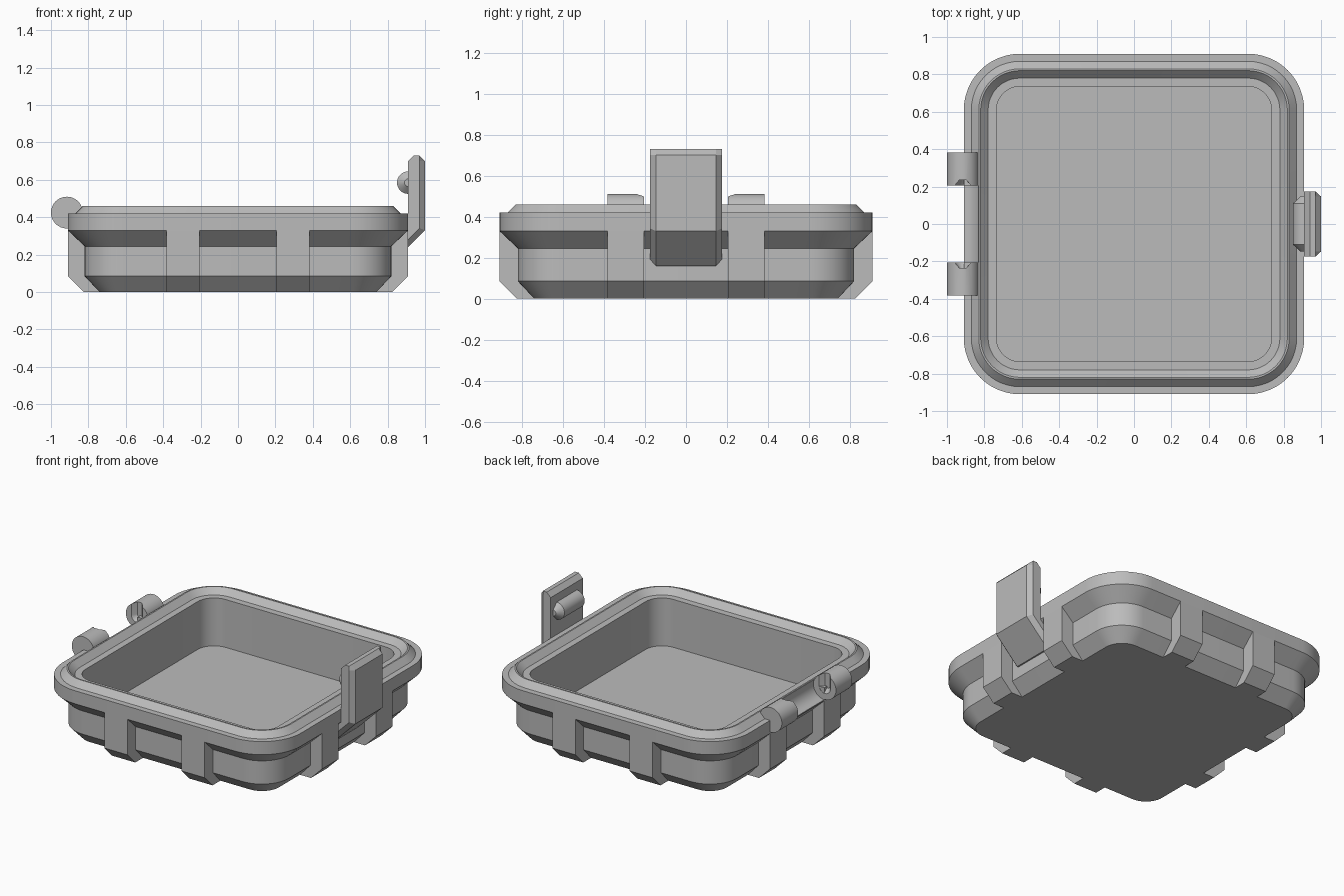
import bpy, bmesh, math
from math import cos, sin, pi, radians

if "Cube" in bpy.data.objects:
    bpy.data.objects.remove(bpy.data.objects["Cube"])

grey = bpy.data.materials.new("plain_grey")
grey.diffuse_color = (0.5, 0.5, 0.5, 1)
grey.use_nodes = True
grey.node_tree.nodes["Principled BSDF"].inputs["Base Color"].default_value = grey.diffuse_color


def loft(name, rings):
    """Solid skinned through closed rings of points, capped at both ends."""
    bm = bmesh.new()
    vr = [[bm.verts.new(p) for p in ring] for ring in rings]
    n = len(vr[0])
    for a, b in zip(vr, vr[1:]):
        for i in range(n):
            j = (i + 1) % n
            bm.faces.new((a[i], a[j], b[j], b[i]))
    bm.faces.new(vr[0])
    bm.faces.new(vr[-1])
    bmesh.ops.recalc_face_normals(bm, faces=bm.faces)
    me = bpy.data.meshes.new(name)
    bm.to_mesh(me)
    bm.free()
    ob = bpy.data.objects.new(name, me)
    bpy.context.collection.objects.link(ob)
    me.materials.append(grey)
    return ob


def activate(ob):
    bpy.ops.object.select_all(action='DESELECT')
    ob.select_set(True)
    bpy.context.view_layer.objects.active = ob


def smooth(ob):
    activate(ob)
    bpy.ops.object.shade_smooth_by_angle(angle=radians(30))


def cut(ob, cutter):
    cutter.hide_render = True
    mod = ob.modifiers.new("cut", 'BOOLEAN')
    mod.operation = 'DIFFERENCE'
    mod.solver = 'EXACT'
    mod.object = cutter
    activate(ob)
    bpy.ops.object.modifier_apply(modifier=mod.name)
    bpy.data.objects.remove(cutter)


def rounded_square(half, z, centre=0.61, seg=12):
    r = half - centre
    pts = []
    for k in range(4):
        cx = centre * (1 if k in (0, 3) else -1)
        cy = centre * (1 if k < 2 else -1)
        for i in range(seg + 1):
            a = (k + i / seg) * pi / 2
            pts.append((cx + r * cos(a), cy + r * sin(a), z))
    return pts


def circle_y(x, y, z, r, seg=32):
    return [(x + r * cos(2 * pi * i / seg), y, z + r * sin(2 * pi * i / seg))
            for i in range(seg)]


HX, HZ, HR = -0.915, 0.425, 0.085     # hinge axis and radius

# Tray: floor, inner wall, sealing ridge, flange, outer wall, base
profile = [(0.735, 0.09), (0.735, 0.42), (0.78, 0.42), (0.82, 0.46),
           (0.83, 0.46), (0.87, 0.42), (0.91, 0.42), (0.91, 0.33),
           (0.82, 0.245), (0.82, 0.085), (0.74, 0.0)]
tray = loft("tray", [rounded_square(h, z) for h, z in profile])
# Rounded clearance between the hinge knuckles
cut(tray, loft("hinge_clearance",
               [circle_y(HX, y, HZ, HR + 0.003) for y in (-0.207, 0.207)]))
smooth(tray)

# Two reinforcing ribs on each side
rib = [(0.74, 0.0), (0.825, 0.0), (0.91, 0.085), (0.91, 0.33),
       (0.80, 0.33), (0.80, 0.085)]
for k, side in enumerate(("right", "back", "left", "front")):
    c, s = round(cos(k * pi / 2)), round(sin(k * pi / 2))
    for i, (t0, t1) in enumerate(((-0.383, -0.206), (0.206, 0.383))):
        loft(f"{side}_rib_{i + 1}",
             [[(r * c - t * s, r * s + t * c, z) for r, z in rib]
              for t in (t0, t1)])


# Hinge knuckles with a tapered, open-topped socket on the inner end
def slot(y, r):
    arc = [(HX + r * cos(a), y, HZ + r * sin(a))
           for a in (pi + pi * i / 12 for i in range(13))]
    return arc + [(HX + r, y, 0.56), (HX - r, y, 0.56)]


for s, label in ((-1, "front"), (1, "back")):
    knuckle = loft(f"{label}_hinge_knuckle",
                   [circle_y(HX, s * y, HZ, HR) for y in (0.206, 0.383)])
    cut(knuckle, loft("socket", [slot(s * 0.196, 0.052), slot(s * 0.236, 0.018)]))
    smooth(knuckle)

# Latch plate with chamfered outer border
outer = [(0.91, 0.70), (0.94, 0.73), (0.97, 0.73), (1.0, 0.70), (1.0, 0.33),
         (0.83, 0.16), (0.80, 0.16), (0.80, 0.30), (0.91, 0.40)]
ends = [(0.91, 0.70), (0.94, 0.73), (0.97, 0.73), (0.97, 0.70), (0.97, 0.342),
        (0.82, 0.192), (0.80, 0.192), (0.80, 0.30), (0.91, 0.40)]
loft("latch_plate", [[(x, y, z) for x, z in p] for y, p in
                     ((-0.175, ends), (-0.147, outer), (0.147, outer), (0.175, ends))])

# Latch catch bar with tapered ends
smooth(loft("latch_catch_bar", [circle_y(0.91, y, 0.585, r) for y, r in
                                ((-0.147, 0.02), (-0.11, 0.06), (0.11, 0.06), (0.147, 0.02))]))
